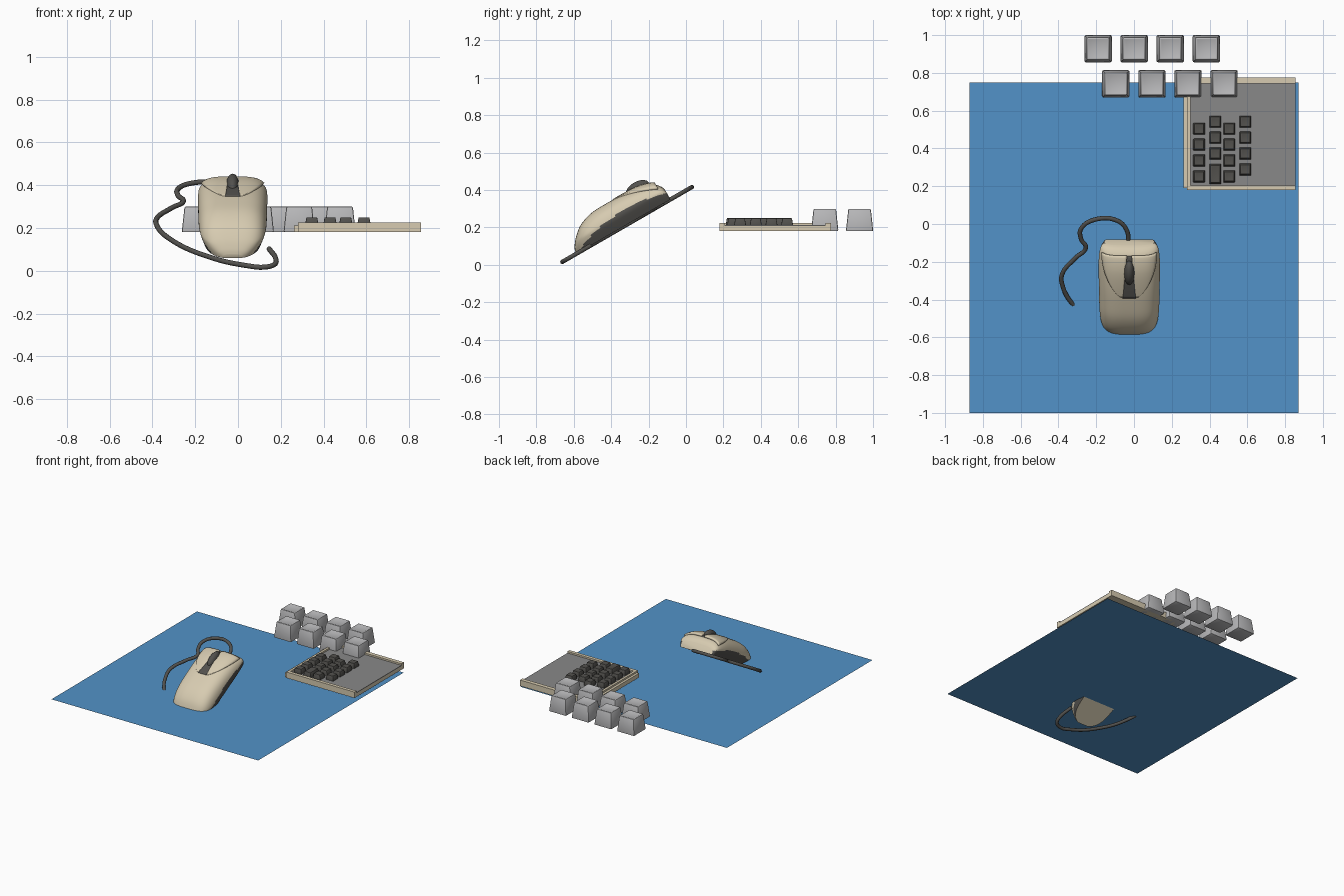
import bpy, bmesh, math
from mathutils import Vector, Matrix

if "Cube" in bpy.data.objects:
    bpy.data.objects.remove(bpy.data.objects["Cube"])


def material(name, rgb):
    m = bpy.data.materials.new(name)
    m.diffuse_color = (*rgb, 1)
    m.use_nodes = True
    m.node_tree.nodes["Principled BSDF"].inputs["Base Color"].default_value = m.diffuse_color
    return m


BEIGE = material("beige plastic", (0.68, 0.60, 0.44))
BLUE = material("blue mat", (0.085, 0.29, 0.58))
PANEL = material("mid grey", (0.25, 0.25, 0.25))
CAP = material("light grey", (0.48, 0.48, 0.49))
DARK = material("dark grey", (0.085, 0.082, 0.075))


def make(name, bm, mats, smooth=None):
    bmesh.ops.recalc_face_normals(bm, faces=bm.faces[:])
    me = bpy.data.meshes.new(name)
    bm.to_mesh(me)
    bm.free()
    for m in mats:
        me.materials.append(m)
    ob = bpy.data.objects.new(name, me)
    bpy.context.collection.objects.link(ob)
    if smooth:
        bpy.ops.object.select_all(action='DESELECT')
        ob.select_set(True)
        bpy.context.view_layer.objects.active = ob
        bpy.ops.object.shade_smooth_by_angle(angle=math.radians(smooth))
    return ob


def box(name, x0, x1, y0, y1, z0, z1, mat):
    bm = bmesh.new()
    bmesh.ops.create_cube(bm, size=1)
    for v in bm.verts:
        v.co = Vector(((x0 + x1) / 2 + v.co.x * (x1 - x0),
                       (y0 + y1) / 2 + v.co.y * (y1 - y0),
                       (z0 + z1) / 2 + v.co.z * (z1 - z0)))
    return make(name, bm, [mat])


def key(name, x, y, z0, z1, sx, sy, shrink, dish, mat):
    """Tapered key with softened edges and a dished top."""
    bm = bmesh.new()
    bmesh.ops.create_cube(bm, size=1)
    for v in bm.verts:
        d = shrink if v.co.z > 0 else 0
        v.co = Vector((x + v.co.x * (sx - d), y + v.co.y * (sy - d), z1 if v.co.z > 0 else z0))
    bmesh.ops.bevel(bm, geom=bm.edges[:], offset=sx * 0.05, segments=2, affect='EDGES', profile=0.5)
    bm.faces.ensure_lookup_table()
    top = max(bm.faces, key=lambda f: f.calc_center_median().z)
    for _ in range(2):
        bmesh.ops.inset_individual(bm, faces=[top], thickness=sx * 0.1, depth=-dish)
    return make(name, bm, [mat], 35)


# Mouse mat
bm = bmesh.new()
bm.faces.new([bm.verts.new(p) for p in
              ((-0.87, -1, 0.16), (0.87, -1, 0.16), (0.87, 0.75, 0.16), (-0.87, 0.75, 0.16))])
make("mat", bm, [BLUE])

# Keyboard tray with raised rails
box("tray_base", 0.295, 0.855, 0.18, 0.77, 0.18, 0.208, BEIGE)
box("tray_panel", 0.295, 0.855, 0.205, 0.745, 0.208, 0.213, PANEL)
box("tray_front_rail", 0.28, 0.855, 0.18, 0.205, 0.18, 0.225, BEIGE)
box("tray_back_rail", 0.28, 0.855, 0.745, 0.775, 0.18, 0.225, BEIGE)
box("tray_left_rail", 0.28, 0.298, 0.205, 0.745, 0.18, 0.225, BEIGE)
box("tray_left_lip", 0.262, 0.28, 0.19, 0.765, 0.18, 0.212, BEIGE)

# Small keys in four staggered columns
for c, (x, y0) in enumerate(((0.345, 0.504), (0.43, 0.541), (0.504, 0.504), (0.589, 0.541))):
    for r in range(4):
        tall = c == 1 and r == 3
        y = 0.265 if tall else y0 - 0.084 * r
        key(f"small_key_{c}_{r}", x, y, 0.213, 0.25, 0.064, 0.106 if tall else 0.064,
            0.014, 0.001, DARK)

# Two staggered rows of large keycaps
for row, (x0, y) in enumerate(((-0.19, 0.928), (-0.096, 0.742))):
    for i in range(4):
        key(f"keycap_{row}_{i}", x0 + 0.191 * i, y, 0.18, 0.30, 0.146, 0.146, 0.026, 0.004, CAP)

# Mouse frame: local y runs along the body, local z is its height
TILT = Matrix.Translation((-0.025, -0.585, 0.06)) @ Matrix.Rotation(math.radians(30), 4, 'X')
# Stations: length position, half width, height
ST = [(0.0, 0.05, 0.018), (0.012, 0.083, 0.042), (0.045, 0.122, 0.082), (0.1, 0.149, 0.124),
      (0.18, 0.16, 0.149), (0.28, 0.163, 0.153), (0.38, 0.165, 0.149), (0.47, 0.166, 0.137),
      (0.54, 0.164, 0.113), (0.57, 0.158, 0.085), (0.58, 0.146, 0.058)]
P = 0.6


def rings(steps=5):
    out = []
    for i in range(len(ST) - 1):
        q = [Vector(ST[max(0, min(len(ST) - 1, i + k))]) for k in (-1, 0, 1, 2)]
        for s in range(steps):
            t = s / steps
            out.append(0.5 * (2 * q[1] + (q[2] - q[0]) * t
                              + (2 * q[0] - 5 * q[1] + 4 * q[2] - q[3]) * t * t
                              + (3 * q[1] - q[0] - 3 * q[2] + q[3]) * t ** 3))
    return out + [Vector(ST[-1])]


RINGS = rings()


def top(v, x):
    for r0, r1 in zip(RINGS, RINGS[1:]):
        if r0.x <= v <= r1.x:
            r = r0.lerp(r1, (v - r0.x) / (r1.x - r0.x))
            return r.z * max(0, 1 - (abs(x) / r.y) ** (2 / P)) ** (P / 2)
    return 0


# Mouse shell, with dark crescents along the lower sides
bm = bmesh.new()
N = 48
loops = []
for v, a, h in RINGS:
    loop = []
    for i in range(N + 1):
        t = math.pi * i / N
        c, s = math.cos(t), max(0, math.sin(t))
        w = h * s ** P if 0 < i < N else 0
        x = math.copysign(a * abs(c) ** P, c) * (0.85 + 0.15 * min(1, w / 0.06))
        loop.append(bm.verts.new((x, v, w)))
    loops.append(loop)
for l0, l1 in zip(loops, loops[1:]):
    for i in range(N + 1):
        j = (i + 1) % (N + 1)
        bm.faces.new((l0[i], l0[j], l1[j], l1[i]))
bm.faces.new(loops[0])
bm.faces.new(loops[-1])
for f in bm.faces:
    m = f.calc_center_median()
    limit = 0.075 * math.sin(math.pi * min(1, max(0, (m.y - 0.03) / 0.62))) ** 0.6
    f.material_index = int(0.002 < m.z < limit and abs(m.x) > 0.08)
make("mouse_shell", bm, [BEIGE, DARK], 40).matrix_world = TILT


def sheet(name, inner, outer, v0, v1, lift, mat):
    """Thin plate following the shell between two outlines."""
    bm = bmesh.new()
    ns, nt = 20, 10
    g = []
    for i in range(ns + 1):
        s = i / ns
        v = v0 + (v1 - v0) * s
        a, b = inner(s), outer(s)
        row = [a + (b - a) * j / nt for j in range(nt + 1)]
        g.append([bm.verts.new((x, v, top(v, x) + lift(s))) for x in row])
    for i in range(ns):
        for j in range(nt):
            bm.faces.new((g[i][j], g[i][j + 1], g[i + 1][j + 1], g[i + 1][j]))
    bmesh.ops.recalc_face_normals(bm, faces=bm.faces[:])
    ob = make(name, bm, [mat], 40)
    ob.matrix_world = TILT
    sol = ob.modifiers.new("thickness", 'SOLIDIFY')
    sol.thickness = 0.016
    sol.offset = -1 if ob.data.polygons[0].normal.z > 0 else 1


# Leaf shaped buttons and the dark slot between them
for side, label in ((-1, "left"), (1, "right")):
    sheet(f"{label}_button",
          lambda s: side * (0.034 - 0.022 * s),
          lambda s: side * (0.045 + 0.103 * math.sin(math.pi / 2 * s) ** 0.75),
          0.315, 0.552, lambda s: 0.003 + 0.013 * s, BEIGE)
sheet("button_slot", lambda s: -0.036 + 0.022 * s, lambda s: 0.036 - 0.022 * s,
      0.31, 0.545, lambda s: 0.002, DARK)

# Scroll wheel
bm = bmesh.new()
bmesh.ops.create_uvsphere(bm, u_segments=24, v_segments=16, radius=1,
                          matrix=Matrix.Translation((0, 0.455, 0.135))
                          @ Matrix.Diagonal((0.029, 0.07, 0.04, 1)))
make("scroll_wheel", bm, [DARK], 60).matrix_world = TILT

# Cord lying in the tilted plane of the mouse base
PATH = [(-0.03, -0.12), (-0.04, -0.03), (-0.09, 0.018), (-0.2, 0.025), (-0.28, -0.025),
        (-0.28, -0.08), (-0.255, -0.125), (-0.31, -0.18), (-0.38, -0.265), (-0.38, -0.32),
        (-0.32, -0.43), (-0.13, -0.58), (0.05, -0.65), (0.12, -0.66), (0.17, -0.638),
        (0.177, -0.595), (0.145, -0.51)]
cu = bpy.data.curves.new("cord", 'CURVE')
cu.dimensions = '3D'
cu.bevel_depth = 0.012
cu.bevel_resolution = 3
cu.use_fill_caps = True
cu.resolution_u = 8
sp = cu.splines.new('BEZIER')
sp.bezier_points.add(len(PATH) - 1)
for b, (x, y) in zip(sp.bezier_points, PATH):
    b.co = (x + 0.025, (y + 0.585) / math.cos(math.radians(30)), 0.0)
    b.handle_left_type = b.handle_right_type = 'AUTO'
cu.materials.append(DARK)
cord = bpy.data.objects.new("cord", cu)
bpy.context.collection.objects.link(cord)
cord.matrix_world = TILT
